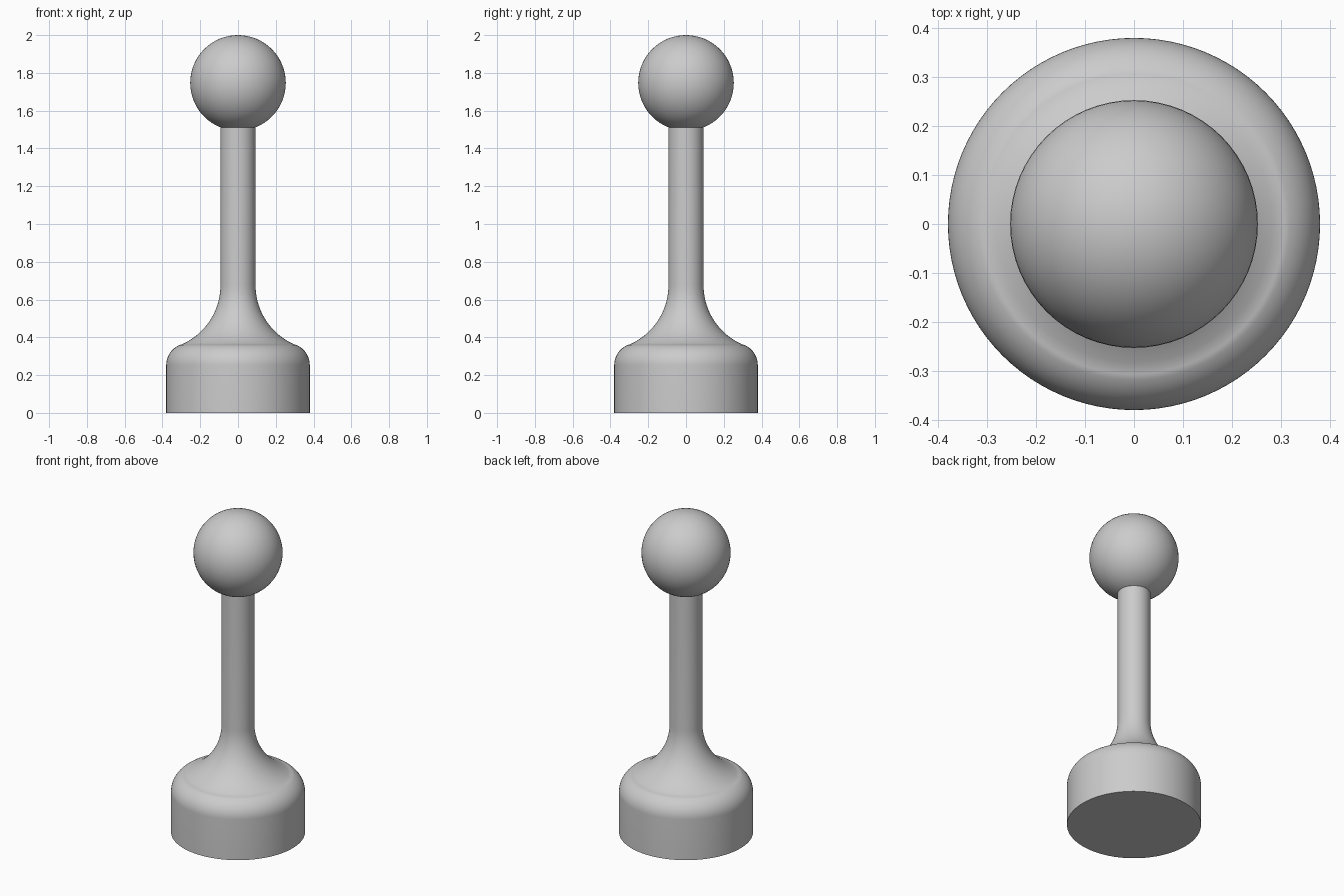
import bpy, bmesh, math

cube = bpy.data.objects.get("Cube")
if cube:
    bpy.data.objects.remove(cube, do_unlink=True)

# Single plain grey finish
grey = bpy.data.materials.new("plain_grey")
grey.use_nodes = True
colour = (0.6, 0.6, 0.6, 1)
grey.diffuse_color = colour
grey.node_tree.nodes["Principled BSDF"].inputs["Base Color"].default_value = colour


def arc(cx, cz, r, start, end, steps):
    """Points on a circular arc, angles in degrees."""
    angles = [math.radians(start + (end - start) * i / steps) for i in range(steps + 1)]
    return [(cx + r * math.cos(a), cz + r * math.sin(a)) for a in angles]


def finish(obj):
    obj.data.materials.append(grey)
    bpy.ops.object.select_all(action="DESELECT")
    obj.select_set(True)
    bpy.context.view_layer.objects.active = obj
    bpy.ops.object.shade_smooth_by_angle(angle=math.radians(35))


def lathe(name, profile, segments=96):
    """Revolve a radius/height profile, closing both ends with caps."""
    bm = bmesh.new()
    rings = []
    for r, z in profile:
        rings.append([bm.verts.new((r * math.cos(math.tau * i / segments),
                                    r * math.sin(math.tau * i / segments), z))
                      for i in range(segments)])
    for low, high in zip(rings, rings[1:]):
        for i in range(segments):
            j = (i + 1) % segments
            bm.faces.new((low[i], low[j], high[j], high[i]))
    bm.faces.new(rings[0][::-1])
    bm.faces.new(rings[-1])
    mesh = bpy.data.meshes.new(name)
    bm.to_mesh(mesh)
    bm.free()
    obj = bpy.data.objects.new(name, mesh)
    bpy.context.collection.objects.link(obj)
    finish(obj)


# Base with a rounded shoulder that flares up into the slim stem
base_radius, stem_radius = 0.38, 0.093
shoulder, flare = 0.115, 0.34
profile = [(base_radius, 0)]
profile += arc(base_radius - shoulder, 0.253, shoulder, 0, 68, 12)
profile += arc(stem_radius + flare, 0.675, flare, 248, 180, 16)
profile += [(stem_radius, 1.54)]
lathe("base_and_stem", profile)

# Ball on top
bpy.ops.mesh.primitive_uv_sphere_add(segments=64, ring_count=32, radius=0.253,
                                     location=(0, 0, 1.747))
ball = bpy.context.object
ball.name = "ball_knob"
finish(ball)
